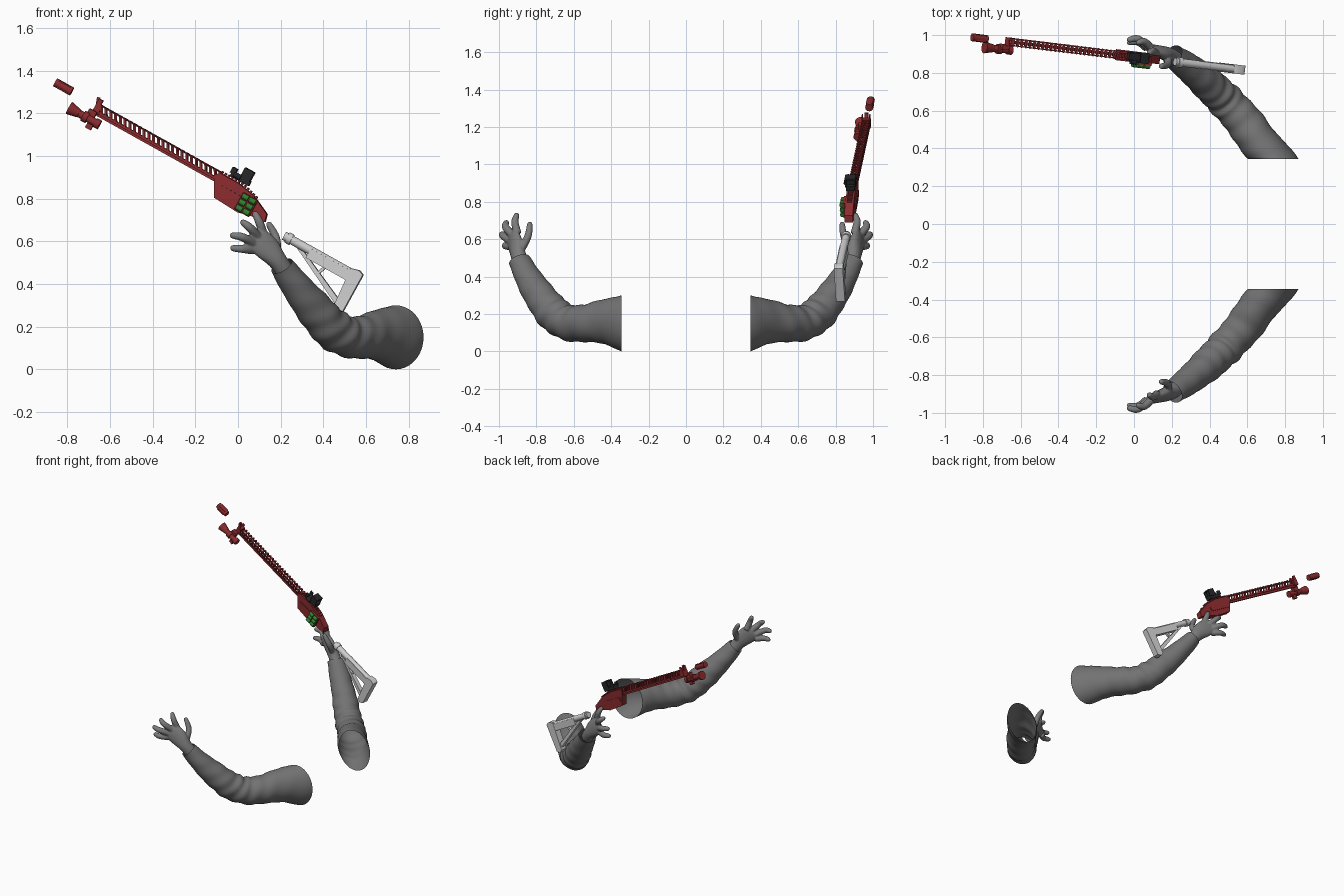
import bpy, bmesh, math
from mathutils import Matrix, Vector

old = bpy.data.objects.get("Cube")
if old:
    bpy.data.objects.remove(old, do_unlink=True)


def material(name, rgb):
    m = bpy.data.materials.new(name)
    m.use_nodes = True
    m.diffuse_color = (*rgb, 1)
    m.node_tree.nodes["Principled BSDF"].inputs["Base Color"].default_value = (*rgb, 1)
    return m


CLOTH = material("sleeve grey", (0.17, 0.17, 0.17))
SKIN = material("hand grey", (0.2, 0.2, 0.2))
RED = material("dark red", (0.26, 0.025, 0.028))
BLACK = material("black", (0.02, 0.02, 0.022))
GREEN = material("green", (0.03, 0.22, 0.03))
PALE = material("pale grey", (0.62, 0.62, 0.62))


def finish(bm, name, mat, smooth=True, matrix=None):
    bmesh.ops.recalc_face_normals(bm, faces=bm.faces)
    me = bpy.data.meshes.new(name)
    bm.to_mesh(me)
    bm.free()
    me.materials.append(mat)
    ob = bpy.data.objects.new(name, me)
    bpy.context.collection.objects.link(ob)
    if matrix:
        ob.matrix_world = matrix
    if smooth:
        bpy.ops.object.select_all(action='DESELECT')
        ob.select_set(True)
        bpy.context.view_layer.objects.active = ob
        bpy.ops.object.shade_smooth_by_angle(angle=math.radians(40))
    return ob


def spline(rows, steps):
    """Smooth curve through rows of values."""
    rows = [Vector(r) for r in rows]
    out = []
    for i in range(len(rows) - 1):
        a, b, c, d = rows[max(i - 1, 0)], rows[i], rows[i + 1], rows[min(i + 2, len(rows) - 1)]
        for k in range(steps):
            t = k / steps
            out.append(b + (c - a) * (t / 2) + (2 * a - 5 * b + 4 * c - d) * (t * t / 2)
                       + (3 * b - a - 3 * c + d) * (t ** 3 / 2))
    return out + [rows[-1]]


def tube(bm, rows, ref, steps=4, seg=16, cap=True, first=None, fold=None):
    """Loft ellipses along rows of x, y, z, side radius, up radius."""
    pts = spline(rows, steps)
    rings = []
    for i, p in enumerate(pts):
        t = (pts[min(i + 1, len(pts) - 1)] - pts[max(i - 1, 0)])
        t = Vector(t[:3]).normalized()
        if first:
            t = t.lerp(Vector(first), max(0, 1 - i / (steps * 1.5))).normalized()
        side = t.cross(Vector(ref)).normalized()
        up = side.cross(t)
        ring = []
        for k in range(seg):
            a = math.tau * k / seg
            f = 1 + (fold(i / (len(pts) - 1), a) if fold else 0)
            ring.append(bm.verts.new(Vector(p[:3]) + (side * math.cos(a) * p[3] + up * math.sin(a) * p[4]) * f))
        rings.append(ring)
    for r, s in zip(rings, rings[1:]):
        for k in range(seg):
            bm.faces.new((r[k], r[(k + 1) % seg], s[(k + 1) % seg], s[k]))
    if cap:
        bm.faces.new(rings[0])
        bm.faces.new(rings[-1])


def mirror_y(ob):
    ob.modifiers.new("mirror", 'MIRROR').use_axis = (False, True, False)


# Sleeves: open at the shoulder, creased around the elbow and cuff
def creases(u, a):
    amount = 0.012 + 0.03 * math.exp(-((u - 0.5) / 0.2) ** 2)
    return amount * (math.sin(58 * u + 2.5 * math.sin(a)) + 0.6 * math.sin(31 * u + 2 * a)) * min(1, 8 * u)


bm = bmesh.new()
tube(bm, [(0.74, -0.345, 0.15, 0.13, 0.15), (0.66, -0.435, 0.16, 0.105, 0.12),
          (0.58, -0.545, 0.15, 0.1, 0.1), (0.50, -0.635, 0.155, 0.095, 0.095),
          (0.43, -0.705, 0.2, 0.092, 0.095), (0.36, -0.77, 0.28, 0.085, 0.088),
          (0.28, -0.835, 0.38, 0.074, 0.072), (0.205, -0.89, 0.485, 0.062, 0.054)],
     (0, 0, 1), steps=9, seg=40, cap=False, first=(0, -1, 0), fold=creases)
mirror_y(finish(bm, "sleeves", CLOTH))

# Hands: palm, thumb and four fingers fused together
bm = bmesh.new()
ACROSS = (0.55, 0.3, 0.78)
tube(bm, [(0.22, -0.875, 0.46, 0.042, 0.045), (0.185, -0.895, 0.51, 0.04, 0.046),
          (0.14, -0.91, 0.565, 0.033, 0.062), (0.095, -0.925, 0.605, 0.024, 0.062),
          (0.08, -0.93, 0.62, 0.016, 0.05)], ACROSS)
fingers = [((0.12, -0.90, 0.63), (0.10, -0.915, 0.69), (0.08, -0.905, 0.73)),
           ((0.095, -0.925, 0.62), (0.055, -0.965, 0.665), (0.022, -0.96, 0.69)),
           ((0.075, -0.935, 0.59), (0.02, -0.98, 0.62), (-0.026, -0.975, 0.628)),
           ((0.07, -0.93, 0.56), (0.02, -0.965, 0.565), (-0.025, -0.96, 0.568)),
           ((0.18, -0.885, 0.54), (0.178, -0.845, 0.615), (0.145, -0.835, 0.68))]
for base, mid, tip in fingers:
    end = Vector(tip) + (Vector(tip) - Vector(mid)).normalized() * 0.012
    tube(bm, [(*base, 0.022, 0.022), (*mid, 0.02, 0.02), (*tip, 0.015, 0.015), (*end, 0.005, 0.005)],
         (0.5, 0.6, -0.3), seg=12)
hands = finish(bm, "hands", SKIN, smooth=False)
remesh = hands.modifiers.new("fuse", 'REMESH')
remesh.mode, remesh.voxel_size, remesh.use_smooth_shade = 'VOXEL', 0.005, True
soften = hands.modifiers.new("soften", 'SMOOTH')
soften.factor, soften.iterations = 0.5, 4
mirror_y(hands)

# Tilted frame of the long tool: x forward, y to the front side, z up
fwd = Vector((-0.87, 0.105, 0.485)).normalized()
side = Vector((0, 0, 1)).cross(fwd).normalized()
up = fwd.cross(side)
FRAME = Matrix.Translation((0, 0.885, 0.85)) @ Matrix((fwd, side, up)).transposed().to_4x4()


def box(bm, pos, size, axis='Y', deg=0):
    m = Matrix.Translation(pos) @ Matrix.Rotation(math.radians(deg), 4, axis)
    bmesh.ops.create_cube(bm, size=1, matrix=m @ Matrix.Diagonal((*size, 1)))


def rod(bm, x0, x1, y, z, r0, r1=None, seg=16):
    m = Matrix.Translation(((x0 + x1) / 2, y, z)) @ Matrix.Rotation(math.pi / 2, 4, 'Y')
    bmesh.ops.create_cone(bm, cap_ends=True, segments=seg, radius1=r0, radius2=r1 or r0,
                          depth=abs(x1 - x0), matrix=m)


def plate(bm, outline, half):
    """Extruded side profile."""
    f = bm.faces.new([bm.verts.new((x, -half, z)) for x, z in outline])
    new = bmesh.ops.extrude_face_region(bm, geom=[f])["geom"]
    bmesh.ops.translate(bm, vec=(0, 2 * half, 0), verts=[v for v in new if isinstance(v, bmesh.types.BMVert)])


# Muzzle sleeve, floating ahead
bm = bmesh.new()
rod(bm, 0.905, 0.995, 0, 0.016, 0.021)
for z in (0.0, 0.032):
    box(bm, (0.95, 0, z), (0.06, 0.036, 0.006))
finish(bm, "muzzle_sleeve", RED, matrix=FRAME)

# Lamp with its clamp
bm = bmesh.new()
rod(bm, 0.82, 0.875, 0.045, -0.055, 0.02, 0.032)
rod(bm, 0.72, 0.83, 0.045, -0.055, 0.018)
rod(bm, 0.775, 0.8, 0.045, -0.055, 0.026)
rod(bm, 0.71, 0.735, 0.045, -0.055, 0.023)
box(bm, (0.77, 0.03, -0.03), (0.04, 0.03, 0.04))
box(bm, (0.75, 0.045, -0.085), (0.03, 0.02, 0.025))
finish(bm, "lamp", RED, matrix=FRAME)

# Front sight
bm = bmesh.new()
box(bm, (0.76, 0, 0.005), (0.03, 0.045, 0.05))
box(bm, (0.775, 0, 0.035), (0.014, 0.02, 0.04), 'Y', 20)
for y in (-0.02, 0.02):
    box(bm, (0.765, y, 0.03), (0.02, 0.006, 0.04))
finish(bm, "front_sight", RED, smooth=False, matrix=FRAME)

# Open lattice handguard: rails and chevron ribs
bm = bmesh.new()
box(bm, (0.43, 0, -0.02), (0.68, 0.016, 0.014))
for y in (-0.018, 0.018):
    box(bm, (0.43, y, -0.01), (0.68, 0.006, 0.012))
for i in range(26):
    x = 0.11 + i * 0.0256
    for s in (-1, 1):
        box(bm, (x, s * 0.01, 0.025), (0.011, 0.026, 0.008), 'Z', s * 35)
        box(bm, (x - 0.008, s * 0.019, 0.009), (0.009, 0.005, 0.042), 'Y', 30)
finish(bm, "handguard", RED, smooth=False, matrix=FRAME)

# Receiver with a toothed top rail
bm = bmesh.new()
plate(bm, [(0.126, 0.0), (0.075, -0.093), (-0.056, -0.1), (-0.109, -0.085), (-0.19, -0.078),
           (-0.18, -0.04), (-0.085, 0.005), (0.006, 0.022), (0.108, 0.022)], 0.023)
for i in range(12):
    box(bm, (0.1 - i * 0.018, 0, 0.027 - max(0, i - 6) * 0.005), (0.01, 0.026, 0.014))
box(bm, (0.01, 0.025, -0.045), (0.13, 0.008, 0.04))
box(bm, (0.0, -0.025, -0.045), (0.16, 0.008, 0.03))
finish(bm, "receiver", RED, smooth=False, matrix=FRAME)

# Optic: base, hooded window and knob
bm = bmesh.new()
box(bm, (0.01, 0, 0.045), (0.1, 0.045, 0.026))
for s in (-1, 1):
    box(bm, (-0.01, s * 0.025, 0.075), (0.05, 0.008, 0.05))
    box(bm, (0.055, s * 0.02, 0.062), (0.025, 0.008, 0.03))
box(bm, (-0.01, 0, 0.098), (0.05, 0.056, 0.008))
box(bm, (-0.01, 0, 0.072), (0.012, 0.05, 0.05))
rod(bm, 0.01, 0.045, 0.028, 0.05, 0.013)
finish(bm, "optic", BLACK, matrix=FRAME)

# Side cartridges in two columns, with their carrier
bm = bmesh.new()
for x in (-0.055, -0.093):
    for z in (-0.018, -0.048, -0.078):
        rod(bm, x - 0.016, x + 0.016, 0.042, z, 0.013, seg=12)
finish(bm, "cartridges", GREEN, matrix=FRAME)
bm = bmesh.new()
box(bm, (-0.074, 0.03, -0.048), (0.08, 0.014, 0.09))
finish(bm, "cartridge_carrier", RED, smooth=False, matrix=FRAME)

# Shoulder stock: tube, cheek body, slanted brace and butt plate
bm = bmesh.new()
rod(bm, -0.68, -0.3, 0, -0.09, 0.021, seg=20)
rod(bm, -0.34, -0.315, 0, -0.09, 0.027, seg=20)
box(bm, (-0.56, 0, -0.105), (0.24, 0.044, 0.05))
plate(bm, [(-0.38, -0.11), (-0.42, -0.11), (-0.68, -0.23), (-0.68, -0.26)], 0.015)
plate(bm, [(-0.65, -0.07), (-0.69, -0.06), (-0.715, -0.07), (-0.715, -0.27),
           (-0.69, -0.285), (-0.665, -0.27)], 0.024)
box(bm, (-0.53, 0, -0.15), (0.014, 0.02, 0.06), 'Y', -20)
finish(bm, "stock", PALE, matrix=FRAME)
